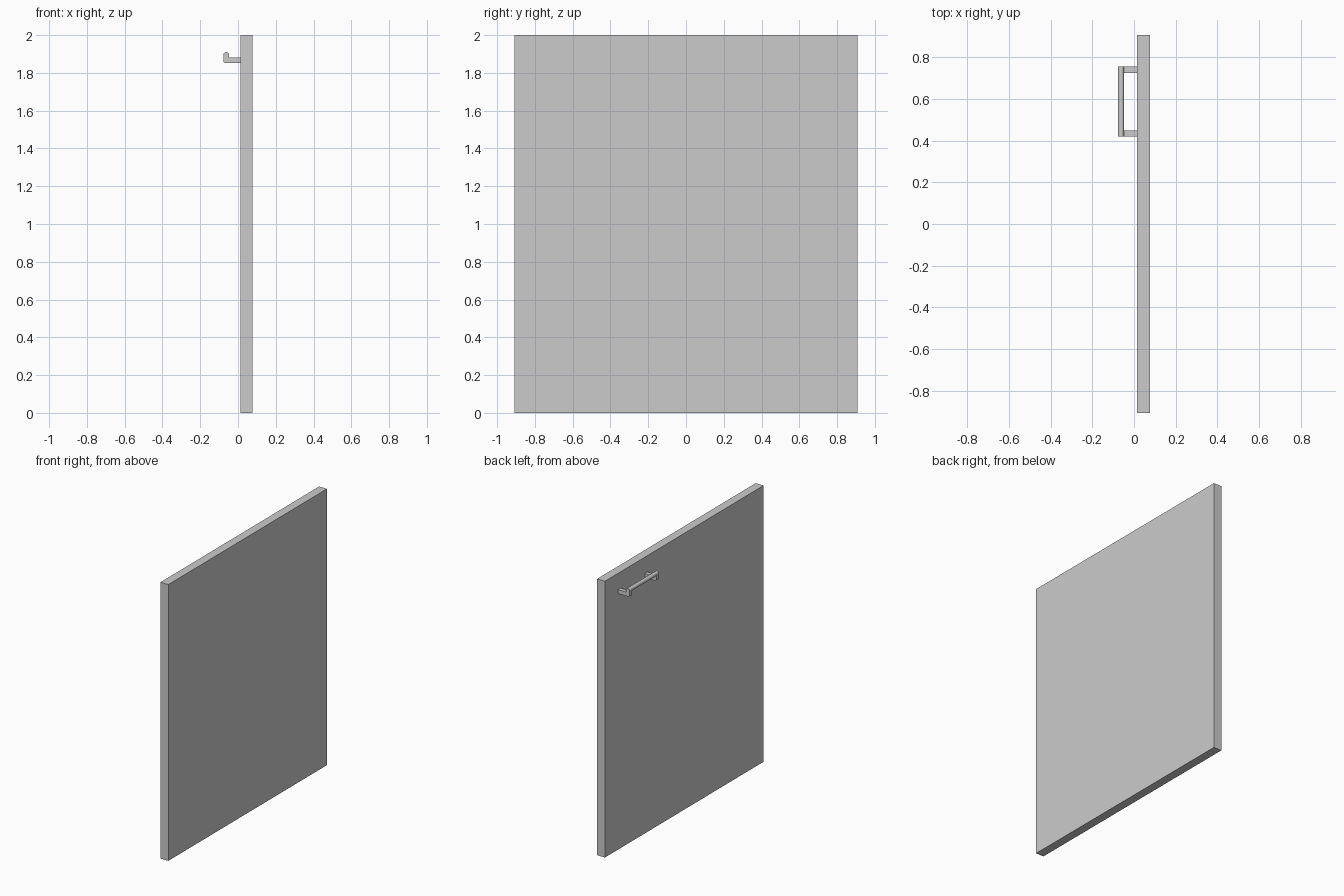
import bpy, bmesh, math

if "Cube" in bpy.data.objects:
    bpy.data.objects.remove(bpy.data.objects["Cube"])

X_FACE, X_BACK = 0.014, 0.077      # door front and back planes
BAR_X, BAR_Z, R = -0.062, 1.895, 0.015
Y_MIN, Y_MAX, ARM_W = 0.42, 0.756, 0.03


def extrude_y(name, profile, y0, y1):
    """Extrude an (x, z) profile along y."""
    bm = bmesh.new()
    face = bm.faces.new([bm.verts.new((x, y0, z)) for x, z in profile])
    ext = bmesh.ops.extrude_face_region(bm, geom=[face])
    verts = [v for v in ext["geom"] if isinstance(v, bmesh.types.BMVert)]
    bmesh.ops.translate(bm, verts=verts, vec=(0, y1 - y0, 0))
    bmesh.ops.recalc_face_normals(bm, faces=bm.faces)
    mesh = bpy.data.meshes.new(name)
    bm.to_mesh(mesh)
    bm.free()
    obj = bpy.data.objects.new(name, mesh)
    bpy.context.collection.objects.link(obj)
    bpy.ops.object.select_all(action="DESELECT")
    obj.select_set(True)
    bpy.context.view_layer.objects.active = obj
    bpy.ops.object.shade_smooth_by_angle(angle=math.radians(35))
    return obj


def arc(a0, a1, n):
    return [(BAR_X + R * math.cos(math.radians(a0 + (a1 - a0) * i / n)),
             BAR_Z + R * math.sin(math.radians(a0 + (a1 - a0) * i / n)))
            for i in range(n + 1)]


# Door panel
extrude_y("door_panel", [(X_FACE, 0), (X_BACK, 0), (X_BACK, 2), (X_FACE, 2)],
          -0.907, 0.907)

# L-shaped handle arms with rounded upturned ends
left, right = BAR_X - R, BAR_X + R
bracket = ([(X_FACE, 1.852), (X_FACE, 1.881), (right, 1.881)]
           + arc(0, 180, 8)
           + [(left, 1.858), (left + 0.006, 1.852)])
extrude_y("handle_arm_lower", bracket, Y_MIN, Y_MIN + ARM_W)
extrude_y("handle_arm_upper", bracket, Y_MAX - ARM_W, Y_MAX)

# Round grip bar between the arms
extrude_y("handle_bar", arc(0, 360, 16)[:-1], Y_MIN + ARM_W, Y_MAX - ARM_W)
